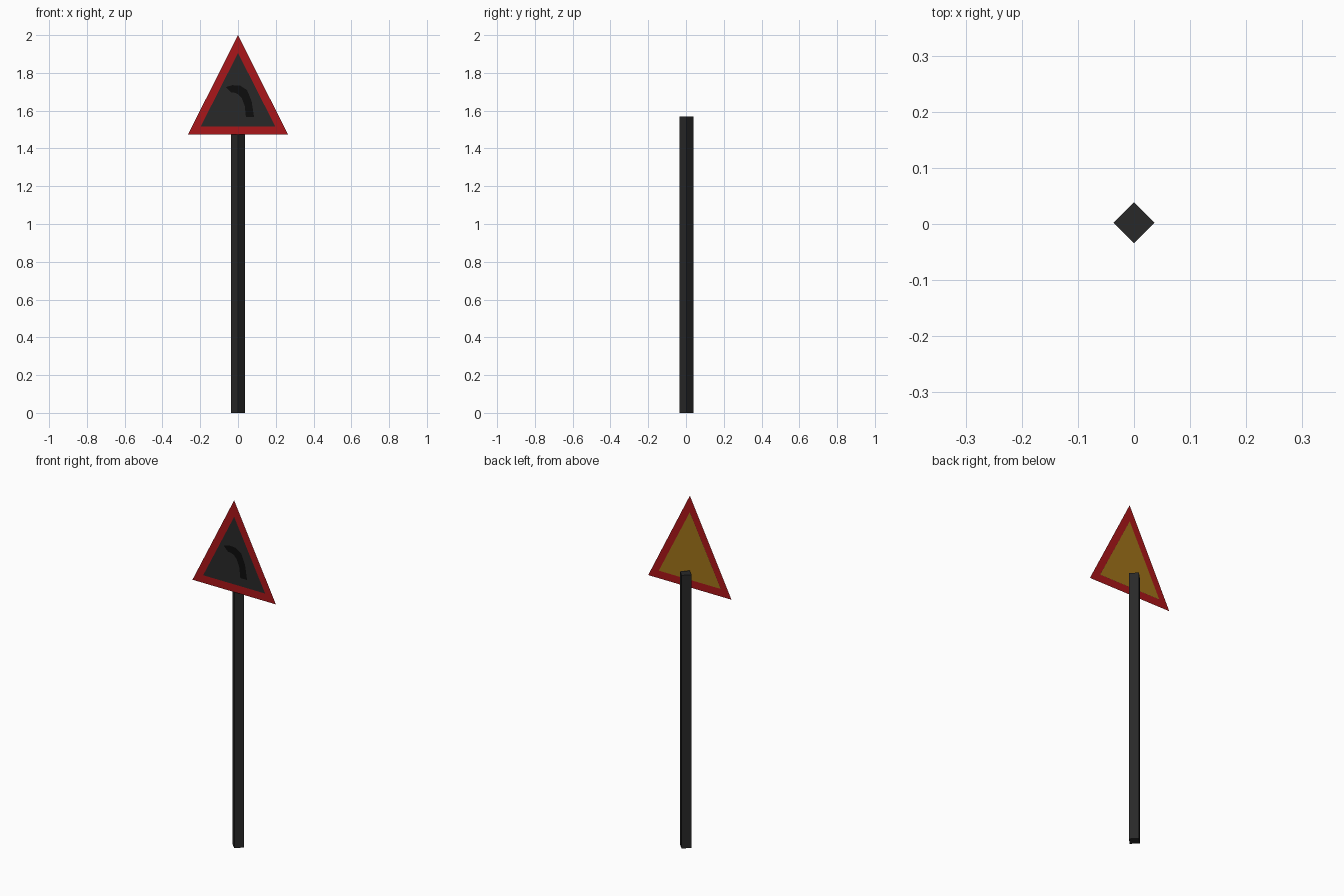
import bpy
import bmesh
import math

if "Cube" in bpy.data.objects:
    bpy.data.objects.remove(bpy.data.objects["Cube"])


def material(name, rgb):
    m = bpy.data.materials.new(name)
    m.diffuse_color = (*rgb, 1)
    m.use_nodes = True
    m.node_tree.nodes["Principled BSDF"].inputs["Base Color"].default_value = m.diffuse_color
    return m


RED = material("red", (0.40, 0.008, 0.010))
DARK = material("dark_grey", (0.022, 0.022, 0.022))
BLACK = material("black", (0.004, 0.004, 0.004))
YELLOW = material("yellow", (0.35, 0.17, 0.01))


def flat_part(name, points, faces, y, mat, back=False):
    """Sheet in the xz plane; wound to face -y, or +y when back is set."""
    bm = bmesh.new()
    verts = [bm.verts.new((x, y, z)) for x, z in points]
    for f in faces:
        bm.faces.new([verts[i] for i in (reversed(f) if back else f)])
    mesh = bpy.data.meshes.new(name)
    bm.to_mesh(mesh)
    bm.free()
    obj = bpy.data.objects.new(name, mesh)
    mesh.materials.append(mat)
    bpy.context.collection.objects.link(obj)
    return obj


# Square post, corner towards the front
R, POST_Y, POST_H = 0.0365, 0.0025, 1.57
bpy.ops.mesh.primitive_cylinder_add(vertices=4, radius=R, depth=POST_H,
                                    location=(0, POST_Y, POST_H / 2))
post = bpy.context.object
post.name = "post"
post.data.materials.append(DARK)

# Triangular sign: red border ring and the panel inside it
SIGN_Y = -0.035
outer = [(-0.265, 1.473), (0.265, 1.473), (0, 2.0)]
inner = [(-0.197, 1.517), (0.197, 1.517), (0, 1.905)]
ring = [(i, (i + 1) % 3, (i + 1) % 3 + 3, i + 3) for i in range(3)]
flat_part("sign_border", outer + inner, ring, SIGN_Y, RED)
flat_part("sign_panel_front", inner, [(0, 1, 2)], SIGN_Y, DARK)
flat_part("sign_panel_back", inner, [(0, 1, 2)], SIGN_Y + 0.001, YELLOW, back=True)

# Left-bend symbol: strip between an outer and an inner curve
bend_outer = [(-0.064, 1.725), (-0.03, 1.735), (0.012, 1.732),
              (0.048, 1.709), (0.072, 1.65), (0.085, 1.566)]
bend_inner = [(-0.037, 1.697), (-0.018, 1.695), (0.0, 1.688),
              (0.02, 1.667), (0.036, 1.624), (0.042, 1.566)]
n = len(bend_outer)
strip = [(i, n + i, n + i + 1, i + 1) for i in range(n - 1)]
flat_part("bend_symbol", bend_outer + bend_inner, strip, -0.039, BLACK)
